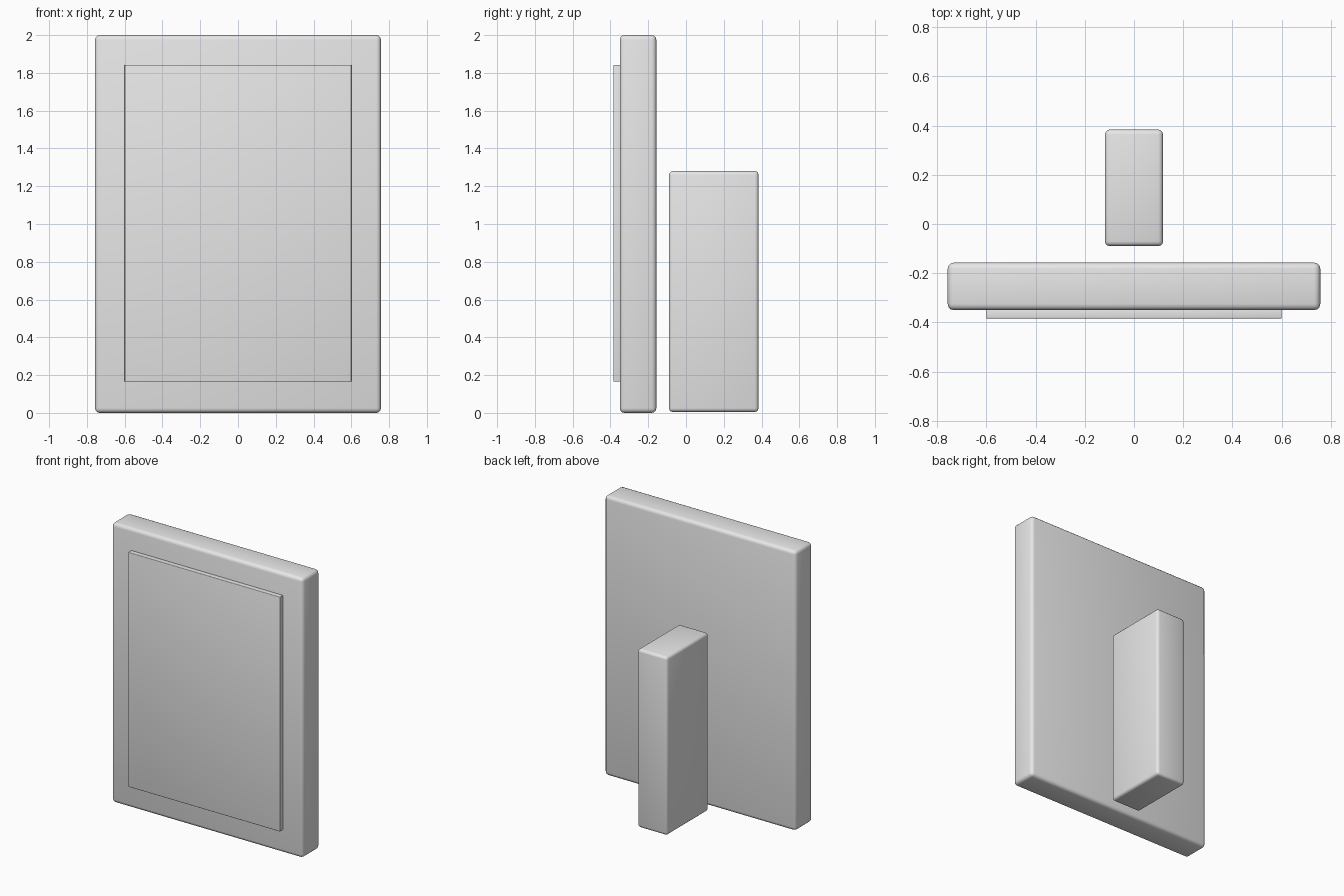
import bpy
from math import radians

cube = bpy.data.objects.get("Cube")
if cube:
    bpy.data.objects.remove(cube, do_unlink=True)

GREY = (0.8, 0.8, 0.8, 1.0)
grey = bpy.data.materials.new("light_grey")
grey.use_nodes = True
grey.diffuse_color = GREY
grey.node_tree.nodes["Principled BSDF"].inputs["Base Color"].default_value = GREY


def rounded_box(name, low, high, radius):
    """Box between two corners, with rounded edges."""
    centre = [(a + b) / 2 for a, b in zip(low, high)]
    bpy.ops.mesh.primitive_cube_add(size=1, location=centre)
    obj = bpy.context.object
    obj.name = name
    obj.scale = [b - a for a, b in zip(low, high)]
    bpy.ops.object.transform_apply(location=False, rotation=False, scale=True)
    obj.data.materials.append(grey)
    bevel = obj.modifiers.new("rounded_edges", "BEVEL")
    bevel.width = radius
    bevel.segments = 3
    bpy.ops.object.modifier_apply(modifier=bevel.name)
    bpy.ops.object.shade_smooth_by_angle(angle=radians(35))
    return obj


# Upright slab
rounded_box("panel", (-0.757, -0.35, 0), (0.757, -0.157, 2), 0.025)
# Thin raised plate on the front of the slab
rounded_box("front_plate", (-0.6, -0.384, 0.165), (0.6, -0.345, 1.843), 0.004)
# Free-standing block behind the slab
rounded_box("rear_stand", (-0.118, -0.09, 0.005), (0.118, 0.384, 1.28), 0.02)
